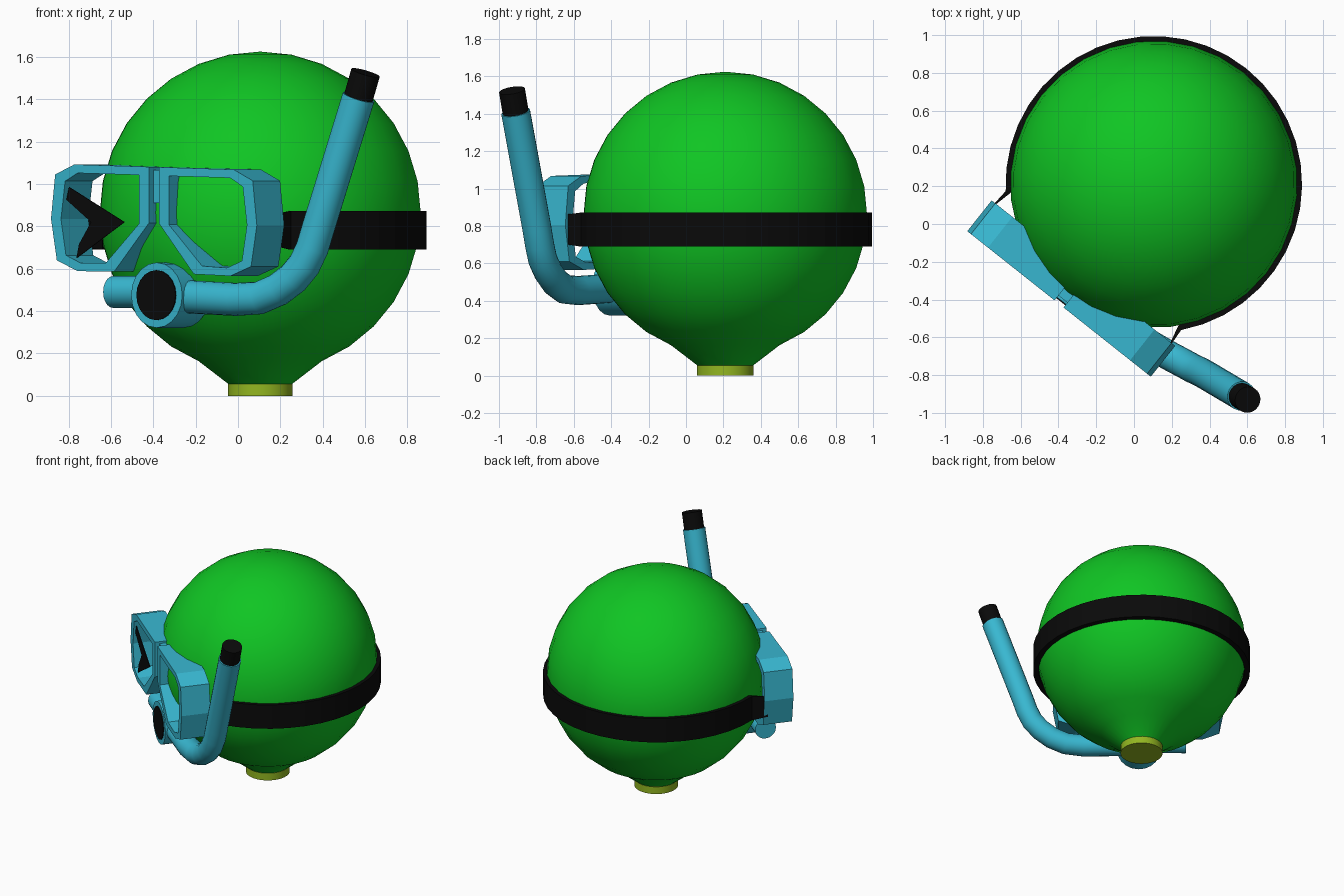
import bpy, bmesh
from math import sin, cos, pi, radians
from mathutils import Matrix

cube = bpy.data.objects.get("Cube")
if cube:
    bpy.data.objects.remove(cube, do_unlink=True)

# Local frame: u = sideways, n = forward out of the mask, z = up
PLACE = Matrix.Translation((0.105, 0.21, 0)) @ Matrix.Rotation(radians(-38.4), 4, 'Z')


def P(u, n, z):
    return (u, -n, z)


def material(name, rgb):
    m = bpy.data.materials.new(name)
    m.use_nodes = True
    m.diffuse_color = (*rgb, 1)
    bsdf = m.node_tree.nodes["Principled BSDF"]
    bsdf.inputs["Base Color"].default_value = (*rgb, 1)
    return m


GREEN = material("balloon green", (0.005, 0.56, 0.017))
OLIVE = material("neck olive", (0.29, 0.47, 0.015))
TEAL = material("mask teal", (0.04, 0.48, 0.64))
BLACK = material("rubber black", (0.003, 0.003, 0.003))


def finish(obj, mat, smooth):
    obj.data.materials.clear()
    obj.data.materials.append(mat)
    obj.matrix_world = PLACE
    if smooth:
        bpy.ops.object.select_all(action='DESELECT')
        obj.select_set(True)
        bpy.context.view_layer.objects.active = obj
        bpy.ops.object.shade_smooth_by_angle(angle=radians(40))
    return obj


def from_bmesh(name, bm, mat, smooth=False):
    bmesh.ops.recalc_face_normals(bm, faces=bm.faces[:])
    mesh = bpy.data.meshes.new(name)
    bm.to_mesh(mesh)
    bm.free()
    obj = bpy.data.objects.new(name, mesh)
    bpy.context.collection.objects.link(obj)
    return finish(obj, mat, smooth)


def lathe(name, profile, mat, steps=32):
    """Spin (radius, z) points around the vertical axis."""
    bm = bmesh.new()
    verts = [bm.verts.new((r, 0, z)) for r, z in profile]
    edges = [bm.edges.new(pair) for pair in zip(verts, verts[1:])]
    bmesh.ops.spin(bm, geom=verts + edges, cent=(0, 0, 0), axis=(0, 0, 1),
                   angle=2 * pi, steps=steps)
    bmesh.ops.remove_doubles(bm, verts=bm.verts[:], dist=0.0005)
    return from_bmesh(name, bm, mat, True)


def tube(name, points, radius, mat):
    """Round capped tube along (u, n, z) points."""
    curve = bpy.data.curves.new(name, 'CURVE')
    curve.dimensions = '3D'
    curve.bevel_depth = radius
    curve.bevel_resolution = 8
    curve.use_fill_caps = True
    spline = curve.splines.new('POLY')
    spline.points.add(len(points) - 1)
    for sp, p in zip(spline.points, points):
        sp.co = (*P(*p), 1)
    obj = bpy.data.objects.new(name, curve)
    bpy.context.collection.objects.link(obj)
    bpy.ops.object.select_all(action='DESELECT')
    obj.select_set(True)
    bpy.context.view_layer.objects.active = obj
    bpy.ops.object.convert(target='MESH')
    return finish(bpy.context.view_layer.objects.active, mat, True)


def loft(name, rings, mat, closed=False):
    """Join rings of (u, n, z) points with flat quads."""
    bm = bmesh.new()
    loops = [[bm.verts.new(P(*p)) for p in ring] for ring in rings]
    pairs = list(zip(loops, loops[1:]))
    if closed:
        pairs.append((loops[-1], loops[0]))
    else:
        bm.faces.new(loops[0])
        bm.faces.new(loops[-1])
    for a, b in pairs:
        for i in range(len(a)):
            j = (i + 1) % len(a)
            bm.faces.new((a[i], a[j], b[j], b[i]))
    return from_bmesh(name, bm, mat)


# Balloon body and its neck
R, CZ = 0.76, 0.865
body = [(R * sin(i * pi / 16), CZ + R * cos(i * pi / 16)) for i in range(15)]
lathe("balloon", body + [(0.15, 0.055)], GREEN)
lathe("neck", [(0, 0.055), (0.152, 0.055), (0.152, 0), (0, 0)], OLIVE)

# Mask: two open frames, mirrored, with a slight roll
OUTER = [(0.03, 1.08), (0.48, 1.08), (0.595, 1.03), (0.62, 0.82),
         (0.585, 0.625), (0.46, 0.577), (0.24, 0.58), (0.03, 0.815)]
INNER = [(0.09, 1.04), (0.46, 1.04), (0.535, 1.0), (0.56, 0.82),
         (0.53, 0.65), (0.44, 0.615), (0.29, 0.62), (0.09, 0.81)]
BACK, FRONT = 0.6, 0.808


def outline(points, side, n):
    return [(side * u, n, z - 0.025 * side * u) for u, z in points]


for side, label in ((1, "left"), (-1, "right")):
    loft(label + "_mask_frame",
         [outline(OUTER, side, BACK), outline(OUTER, side, FRONT),
          outline(INNER, side, FRONT), outline(INNER, side, BACK)], TEAL, closed=True)

BRIDGE = [(-0.04, 0.91), (0.04, 0.91), (0.04, 1.065), (-0.04, 1.065)]
loft("mask_bridge", [outline(BRIDGE, 1, 0.62), outline(BRIDGE, 1, 0.775)], TEAL)

# Painted arrow mark across the right frame opening
ARROW = [(0.188, 0.82), (0.52, 0.985), (0.535, 0.925), (0.387, 0.82),
         (0.46, 0.715), (0.475, 0.65)]
loft("arrow_mark", [[(-u, n, z) for u, z in ARROW] for n in (0.792, 0.798)], BLACK)


# Strap around the back, with thin ends running to the mask
def strap_ring(u, n, thick, low, high):
    length = (u * u + n * n) ** 0.5
    k = 1 - thick / length
    return [(u, n, low), (u, n, high), (u * k, n * k, high), (u * k, n * k, low)]


START, STEPS = radians(49), 30
rings = [strap_ring(0.6, 0.63, 0.008, 0.705, 0.86)]
for i in range(STEPS + 1):
    a = START + (2 * pi - 2 * START) * i / STEPS
    rings.append(strap_ring(0.785 * sin(a), 0.785 * cos(a), 0.04, 0.69, 0.872))
rings.append(strap_ring(-0.6, 0.63, 0.008, 0.705, 0.86))
loft("strap", rings, BLACK)

# Mouthpiece with its black disc and side stub
tube("mouthpiece", [(0, 0.58, 0.475), (0, 0.787, 0.475)], 0.154, TEAL)
tube("mouthpiece_disc", [(0, 0.784, 0.475), (0, 0.793, 0.475)], 0.118, BLACK)
tube("mouthpiece_stub", [(0, 0.69, 0.49), (-0.34, 0.69, 0.49)], 0.075, TEAL)

# Snorkel pipe and its black tip
tube("snorkel_pipe",
     [(0.05, 0.7, 0.47), (0.4, 0.69, 0.455), (0.53, 0.675, 0.462), (0.63, 0.66, 0.5),
      (0.71, 0.645, 0.555), (0.77, 0.635, 0.62), (0.81, 0.625, 0.7),
      (0.84, 0.62, 0.79), (1.06, 0.59, 1.41)], 0.078, TEAL)
tube("snorkel_tip", [(1.055, 0.591, 1.395), (1.098, 0.585, 1.525)], 0.07, BLACK)
